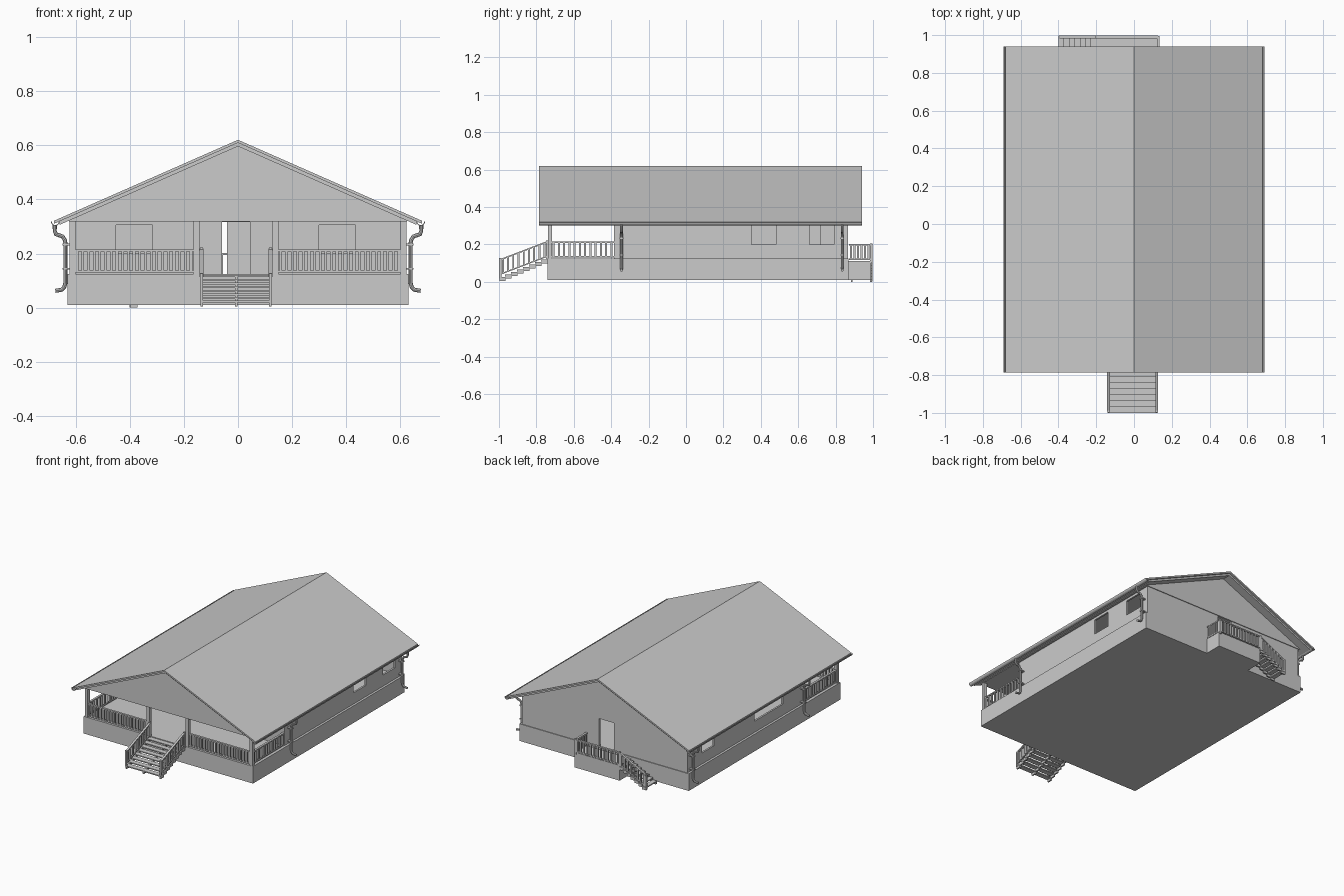
import bpy, bmesh, math
from mathutils import Vector

if "Cube" in bpy.data.objects:
    bpy.data.objects.remove(bpy.data.objects["Cube"])


def finish(name, bm):
    bmesh.ops.recalc_face_normals(bm, faces=bm.faces)
    me = bpy.data.meshes.new(name)
    bm.to_mesh(me)
    bm.free()
    ob = bpy.data.objects.new(name, me)
    bpy.context.collection.objects.link(ob)
    return ob


def add_box(bm, x0, x1, y0, y1, z0, z1):
    vs = bmesh.ops.create_cube(bm, size=1)["verts"]
    for v in vs:
        v.co = (x0 + (v.co.x + .5) * (x1 - x0),
                y0 + (v.co.y + .5) * (y1 - y0),
                z0 + (v.co.z + .5) * (z1 - z0))


def boxes(name, *dims):
    bm = bmesh.new()
    for d in dims:
        add_box(bm, *d)
    return finish(name, bm)


def add_beam(bm, p, q, w, h):
    """Bar from p to q (top edge line) with plumb ends."""
    p, q = Vector(p), Vector(q)
    d = q - p
    n = Vector((-d.y, d.x, 0)).normalized() * w / 2
    up = Vector((0, 0, h))
    a, b = ([bm.verts.new(c + o) for o in (n, -n, -n - up, n - up)] for c in (p, q))
    bm.faces.new(a)
    bm.faces.new(b)
    for i in range(4):
        j = (i + 1) % 4
        bm.faces.new((a[i], a[j], b[j], b[i]))


def prism_y(name, pts, y0, y1):
    """Extrude an (x, z) profile along y."""
    bm = bmesh.new()
    f = bm.faces.new([bm.verts.new((x, y0, z)) for x, z in pts])
    r = bmesh.ops.extrude_face_region(bm, geom=[f])["geom"]
    bmesh.ops.translate(bm, vec=(0, y1 - y0, 0),
                        verts=[v for v in r if isinstance(v, bmesh.types.BMVert)])
    return finish(name, bm)


def railing(name, p, q, n, h=0.09, posts=False):
    """Floor line p-q, with top rail, bottom rail and n balusters."""
    bm = bmesh.new()
    p, q = Vector(p), Vector(q)
    up = Vector((0, 0, h))
    add_beam(bm, p + up, q + up, .014, .008)
    add_beam(bm, p + Vector((0, 0, .012)), q + Vector((0, 0, .012)), .01, .007)
    for i in range(n):
        c = p.lerp(q, (i + .5) / n)
        add_box(bm, c.x - .005, c.x + .005, c.y - .005, c.y + .005, c.z + .004, c.z + h - .004)
    if posts:
        for c in (p, q):
            add_box(bm, c.x - .006, c.x + .006, c.y - .006, c.y + .006, c.z - .012, c.z + h + .004)
    return finish(name, bm)


def wall(name, axis, at, a0, a1, openings=(), z0=.125, z1=.32, t=.012):
    """Wall along an axis, split around (start, end, sill, head) openings."""
    bm = bmesh.new()

    def panel(s, e, b, c):
        if e - s > 1e-4 and c - b > 1e-4:
            if axis == "x":
                add_box(bm, s, e, at, at + t, b, c)
            else:
                add_box(bm, at, at + t, s, e, b, c)
    cur = a0
    for s, e, b, c in sorted(openings):
        panel(cur, s, z0, z1)
        panel(s, e, z0, b)
        panel(s, e, c, z1)
        cur = e
    panel(cur, a1, z0, z1)
    return finish(name, bm)


# foundation, with the porch deck and interior floor as its top
boxes("foundation", (-.63, .63, -.74, .87, .01, .125))

# outer walls with window and door openings
wall("front_wall", "x", -.385, -.615, .615,
     [(-.45, -.315, .2, .305), (-.06, .045, .125, .316), (.3, .435, .2, .305)])
wall("back_wall", "x", .853, -.615, .615, [(-.07, .04, .125, .316)])
wall("right_wall", "y", .603, -.385, .865, [(.35, .48, .2, .302), (.66, .79, .2, .302)])
wall("left_wall", "y", -.615, -.385, .865, [(-.15, .15, .2, .302), (.58, .71, .2, .302)])

# interior partitions
wall("hall_partition", "y", -.04, -.05, .72)
wall("cross_partition", "x", -.05, -.04, .603)


# roof: covering, under layer, and gable body
def zr(x, drop=0):
    return .62 - .44 * abs(x) - drop


def chevron(w, d0, d1):
    return [(-w, zr(w, d0)), (0, zr(0, d0)), (w, zr(w, d0)),
            (w, zr(w, d1)), (0, zr(0, d1)), (-w, zr(w, d1))]


prism_y("roof_covering", chevron(.68, 0, .011), -.785, .94)
prism_y("roof_under_layer", chevron(.66, .011, .024), -.772, .927)
prism_y("gable_and_ceiling",
        [(-.625, .318), (.625, .318), (.625, zr(.625, .024)), (0, zr(0, .024)),
         (-.625, zr(.625, .024))], -.745, .87)

# gutters and downspouts on both sides
for side, s in (("left", -1), ("right", 1)):
    arc = [math.pi + math.pi * i / 8 for i in range(9)]
    pts = [(s * (.675 + .016 * math.cos(a)), .318 + .016 * math.sin(a)) for a in arc]
    pts += [(s * (.675 + .013 * math.cos(a)), .318 + .013 * math.sin(a)) for a in reversed(arc)]
    prism_y(side + "_gutter", pts, -.785, .94)
    for place, y in (("front", -.345), ("back", .835)):
        path = [(.677, .305), (.677, .282), (.672, .271), (.66, .267), (.648, .263), (.64, .25),
                (.638, .24), (.638, .09), (.642, .075), (.652, .066), (.675, .062)]
        cu = bpy.data.curves.new("downspout_path", "CURVE")
        cu.dimensions = "3D"
        cu.bevel_depth = .0075
        cu.bevel_resolution = 2
        cu.use_fill_caps = True
        sp = cu.splines.new("POLY")
        sp.points.add(len(path) - 1)
        for pt, (x, z) in zip(sp.points, path):
            pt.co = (s * x, y, z, 1)
        ob = bpy.data.objects.new(f"{side}_{place}_downspout", cu)
        bpy.context.collection.objects.link(ob)
        bpy.ops.object.select_all(action="DESELECT")
        ob.select_set(True)
        bpy.context.view_layer.objects.active = ob
        bpy.ops.object.convert(target="MESH")
        bpy.ops.object.shade_smooth_by_angle()
        # pipe clips
        boxes(f"{side}_{place}_pipe_clips",
              *[(min(s * .615, s * .648), max(s * .615, s * .648), y - .01, y + .01, z, z + .007)
                for z in (.14, .23)])

# porch posts
boxes("porch_posts", *[(x - .011, x + .011, -.738, -.716, .125, .32)
                       for x in (-.612, -.153, .138, .612)])

# porch railings
z = .125
railing("porch_rail_front_left", (-.605, -.728, z), (-.163, -.728, z), 21)
railing("porch_rail_front_right", (.148, -.728, z), (.605, -.728, z), 22)
railing("porch_rail_left", (-.612, -.722, z), (-.612, -.385, z), 12)
railing("porch_rail_right", (.612, -.722, z), (.612, -.385, z), 12)

# front stairs: open treads on three stepped stringers
treads, stringers = [], []
n, run, rise = 8, .0322, .0135
for i in range(n):
    y, z = -.74 - run * i, .12 - rise * i
    treads.append((-.14, .125, y - run - .002, y, z - .007, z))
    for x in (-.134, -.007, .119):
        stringers.append((x - .005, x + .005, y - run, y, z - .022, z - .007))
boxes("front_stair_treads", *treads)
boxes("front_stair_stringers", *stringers)
for side, x in (("left", -.135), ("right", .12)):
    railing(f"front_stair_rail_{side}", (x, -.742, .128), (x, -.993, .032), 9, posts=True)

# back landing and its railings
boxes("back_landing", (-.2, .135, .865, .99, .01, .112))
railing("landing_rail_back", (-.2, .99, .112), (.128, .99, .112), 13, posts=True)
railing("landing_rail_end", (.128, .872, .112), (.128, .985, .112), 6)

# back stairs, descending to the left
treads, stringers = [], []
n, run, rise = 7, .0285, .0145
for i in range(n):
    x, z = -.2 - run * i, .108 - rise * i
    treads.append((x - run - .001, x, .88, .998, z - .007, z))
    for y in (.886, .99):
        stringers.append((x - run, x, y - .005, y + .005, max(0, z - .022), z - .007))
boxes("back_stair_treads", *treads)
boxes("back_stair_stringers", *stringers)
railing("back_stair_rail", (-.2, .99, .112), (-.395, .99, .013), 8, posts=True)
